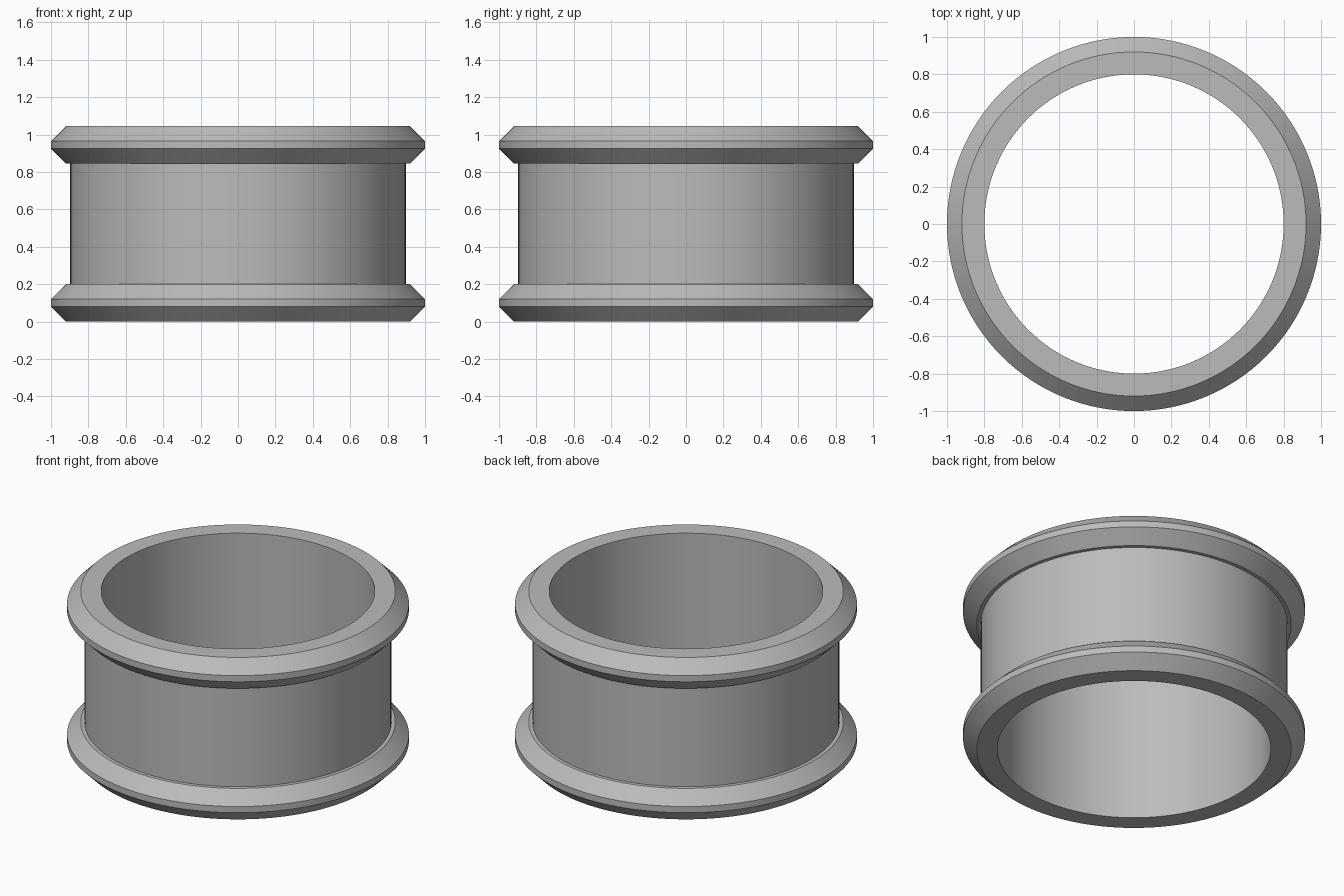
import bpy
import bmesh
from math import cos, sin, tau, radians

cube = bpy.data.objects.get("Cube")
if cube:
    bpy.data.objects.remove(cube, do_unlink=True)

SEGMENTS = 128
HEIGHT = 1.045
BORE, WALL, LIP, RIM = 0.80, 0.897, 0.92, 1.0

grey = bpy.data.materials.new("plain_grey")
grey.use_nodes = True
colour = (0.5, 0.5, 0.5, 1)
grey.diffuse_color = colour
grey.node_tree.nodes["Principled BSDF"].inputs["Base Color"].default_value = colour

# Lower flange outline, mirrored in height for the upper flange
lower = [(BORE, 0), (LIP, 0), (RIM, 0.08), (RIM, 0.12), (LIP, 0.20), (WALL, 0.20)]
profile = lower + [(r, HEIGHT - z) for r, z in reversed(lower)]

# Revolve the closed outline into a flanged ring
bm = bmesh.new()
rings = [[bm.verts.new((r * cos(tau * i / SEGMENTS), r * sin(tau * i / SEGMENTS), z))
          for i in range(SEGMENTS)] for r, z in profile]
for a, b in zip(rings, rings[1:] + rings[:1]):
    for i in range(SEGMENTS):
        j = (i + 1) % SEGMENTS
        bm.faces.new((a[i], a[j], b[j], b[i]))
bmesh.ops.recalc_face_normals(bm, faces=bm.faces)

mesh = bpy.data.meshes.new("flanged_ring")
bm.to_mesh(mesh)
bm.free()
mesh.materials.append(grey)
ring = bpy.data.objects.new("flanged_ring", mesh)
bpy.context.collection.objects.link(ring)

# Smooth round walls with crisp bevel edges
bpy.ops.object.select_all(action="DESELECT")
ring.select_set(True)
bpy.context.view_layer.objects.active = ring
bpy.ops.object.shade_smooth_by_angle(angle=radians(25))
